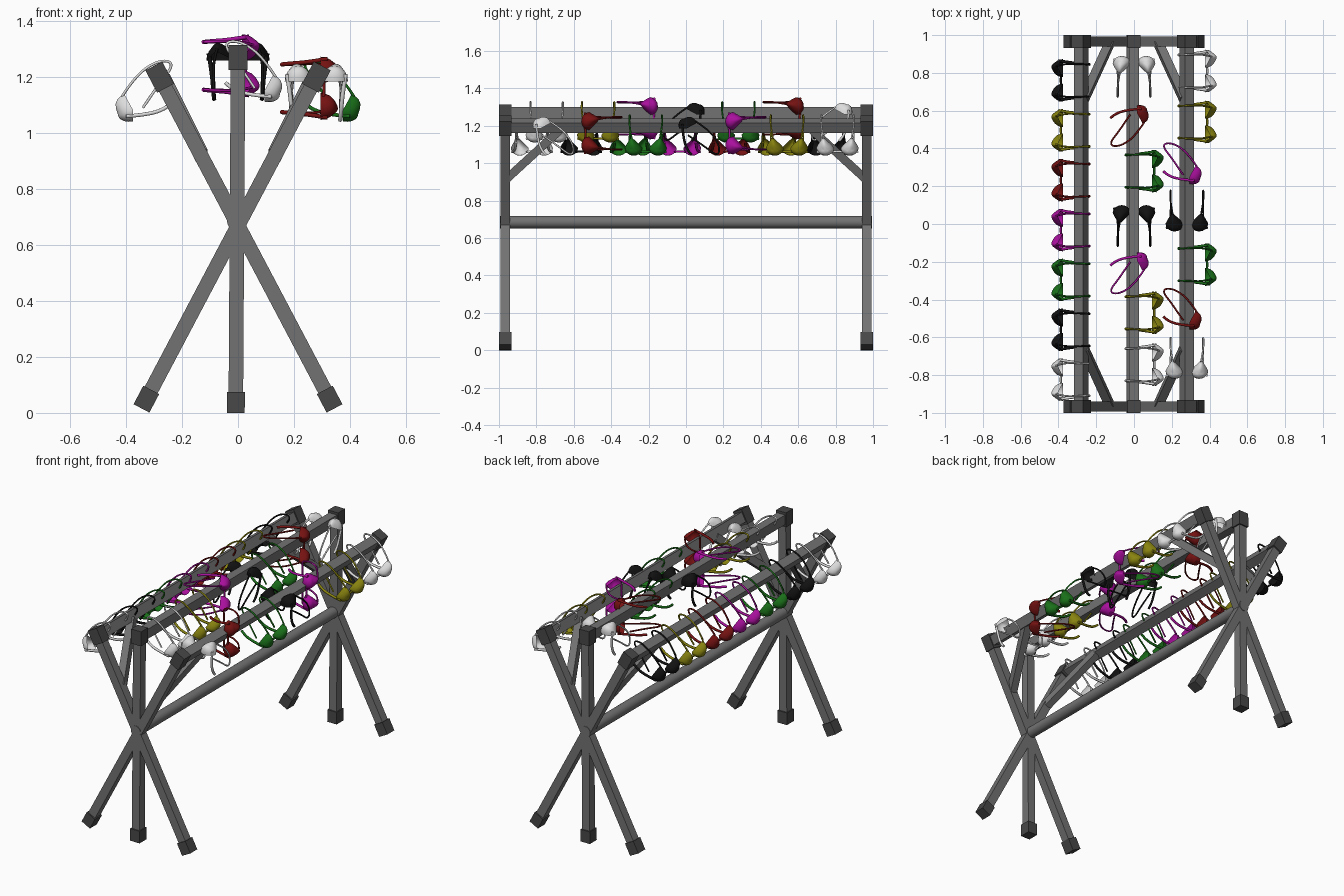
import bpy, bmesh
from mathutils import Vector, Matrix

cube = bpy.data.objects.get("Cube")
if cube:
    bpy.data.objects.remove(cube)


def material(name, rgb):
    m = bpy.data.materials.new(name)
    m.use_nodes = True
    m.diffuse_color = (*rgb, 1)
    m.node_tree.nodes["Principled BSDF"].inputs["Base Color"].default_value = (*rgb, 1)
    return m


grey = material("frame grey", (.17, .17, .17))
dark = material("joint dark grey", (.065, .065, .065))
FABRIC = {
    "black": material("black", (.006, .006, .006)),
    "white": material("white", (.72, .72, .72)),
    "yellow": material("yellow", (.25, .23, .005)),
    "red": material("red", (.18, .006, .006)),
    "magenta": material("magenta", (.4, .005, .34)),
    "green": material("green", (.01, .16, .01)),
}
X, Y, Z = Vector((1, 0, 0)), Vector((0, 1, 0)), Vector((0, 0, 1))


def add(name, data, matrix=Matrix()):
    ob = bpy.data.objects.new(name, data)
    bpy.context.collection.objects.link(ob)
    ob.matrix_world = matrix
    return ob


def frame(origin, x, y, z):
    m = Matrix((x, y, z)).transposed().to_4x4()
    m.translation = origin
    return m


def beam(name, p, q, width, depth, side, mat):
    """Box running from p to q, its width measured along side."""
    p, q = Vector(p), Vector(q)
    z = (q - p).normalized()
    x = (side - z * side.dot(z)).normalized()
    bm = bmesh.new()
    bmesh.ops.create_cube(bm, size=1)
    bmesh.ops.scale(bm, vec=(width, depth, (q - p).length), verts=bm.verts)
    me = bpy.data.meshes.new(name)
    bm.to_mesh(me)
    bm.free()
    me.materials.append(mat)
    return add(name, me, frame((p + q) / 2, x, z.cross(x), z))


# Crossed legs with dark feet and corner joints at both ends
END = .966
LEGS = {"left": ((-.345, .016), (.28, 1.2)), "right": ((.345, .016), (-.28, 1.2)),
        "middle": ((-.008, 0), (0, 1.27))}
for end, y in (("front", -END), ("back", END)):
    for side, (low, high) in LEGS.items():
        p, q = Vector((low[0], y, low[1])), Vector((high[0], y, high[1]))
        d = (q - p).normalized()
        beam(f"{end}_{side}_leg", p + d * .01, q, .052, .052, X, grey)
        beam(f"{end}_{side}_foot", p, p + d * .075, .064, .068, X, dark)
        beam(f"{end}_{side}_joint", q - d * .045, q + d * .045, .068, .068, X, dark)
    # Diagonal braces from the legs to the outer rails
    for s in (-1, 1):
        k = y / END
        beam(f"{end}_brace", (s * .13, k * .955, .92), (s * .265, k * .66, 1.19),
             .045, .045, X, grey)

# Hanging rails
for name, x, z, side in (("left_rail", .28, 1.2, Vector((.88, 0, -.47))),
                         ("right_rail", -.28, 1.2, Vector((.88, 0, .47))),
                         ("middle_rail", 0, 1.27, X)):
    beam(name, (x, -END, z), (x, END, z), .054, .06, side, grey)

# Round lower pole
bm = bmesh.new()
bmesh.ops.create_cone(bm, cap_ends=True, segments=24, radius1=.033, radius2=.033, depth=1.99)
pole = bpy.data.meshes.new("lower_pole")
bm.to_mesh(pole)
bm.free()
pole.materials.append(grey)
pole.shade_smooth()
pole.set_sharp_from_angle(angle=.6)
add("lower_pole", pole, frame((-.006, 0, .685), X, Z, -Y))

# Garment, local axes: x forward, y across, z up
STRAP = [(.135, .075, -.07), (.09, .088, 0), (.02, .088, .053), (-.035, .085, .06),
         (-.045, .085, .035), (0, .085, -.02), (.06, .088, -.11)]
BAND = [(.12, .105, -.14), (.05, .093, -.135), (-.02, .088, -.115), (-.045, .085, -.09)]
BRIDGE = [(.105, -.03, -.14), (.11, 0, -.135), (.105, .03, -.14)]


def spline(curve, points, radius):
    s = curve.splines.new("NURBS")
    s.points.add(len(points) - 1)
    for pt, co in zip(s.points, points):
        pt.co = (*co, 1)
        pt.radius = radius
    s.order_u = 3
    s.use_endpoint_u = True
    s.resolution_u = 4


def strap_data(name, mat):
    c = bpy.data.curves.new(name + "_straps", "CURVE")
    c.dimensions = "3D"
    c.bevel_depth = .005
    c.bevel_resolution = 1
    c.use_fill_caps = True
    for s in (-1, 1):
        spline(c, [(f, w * s, u) for f, w, u in STRAP], 1)
        spline(c, [(f, w * s, u) for f, w, u in BAND], 1.5)
    spline(c, BRIDGE, 1.2)
    c.materials.append(mat)
    return c


def cup_data(name, mat):
    bm = bmesh.new()
    for s in (-1, 1):
        part = bmesh.ops.create_uvsphere(bm, u_segments=16, v_segments=10, radius=1)["verts"]
        bmesh.ops.delete(bm, geom=[v for v in part if v.co.z < -.1], context="VERTS")
        for v in (v for v in part if v.is_valid):
            a, b, h = v.co
            up = max(b, 0)
            # Rounded below, drawn up into a point at the strap
            v.co = (.095 + .055 * h + .03 * up,
                    s * (.065 + .048 * a * (1 - .7 * up) + .012 * up),
                    -.118 + b * (.055 if b > 0 else .04) - .012 * h)
    bmesh.ops.recalc_face_normals(bm, faces=bm.faces)
    me = bpy.data.meshes.new(name + "_cups")
    bm.to_mesh(me)
    bm.free()
    me.materials.append(mat)
    me.shade_smooth()
    return me


DATA = {n: (strap_data(n, m), cup_data(n, m)) for n, m in FABRIC.items()}


def garment(color, origin, forward, up):
    straps, cups = DATA[color]
    m = frame(origin, forward, up.cross(forward), up)
    add(color + "_garment_straps", straps, m)
    add(color + "_garment_cups", cups, m)


# Right rail row: all upright, facing outward
for i, color in enumerate(("black", "yellow", "red", "magenta", "green", "black", "white")):
    garment(color, (-.28, .76 - i * .264, 1.2), -X, Z)

# Upright ones on the middle and left rails
for color, x, y, z in (("green", 0, .28, 1.27), ("yellow", 0, -.47, 1.27),
                       ("white", 0, -.745, 1.27), ("white", .28, .81, 1.2),
                       ("yellow", .28, .54, 1.2), ("green", .28, -.215, 1.2)):
    garment(color, (x, y, z), X, Z)

# Ones hung on their side
for color, x, y, z, up in (("red", -.08, .47, 1.24, -Y), ("magenta", -.08, -.31, 1.24, -Y),
                           ("magenta", .2, .37, 1.16, Y), ("red", .2, -.4, 1.16, Y)):
    garment(color, (x, y, z), X, up)

# Ones lying over the rail, facing up
for color, x, y, z, up in (("white", 0, .73, 1.165, -Y), ("black", 0, -.06, 1.165, -Y),
                           ("black", .28, .12, 1.09, Y), ("white", .28, -.66, 1.09, Y)):
    garment(color, (x, y, z), Z, up)
